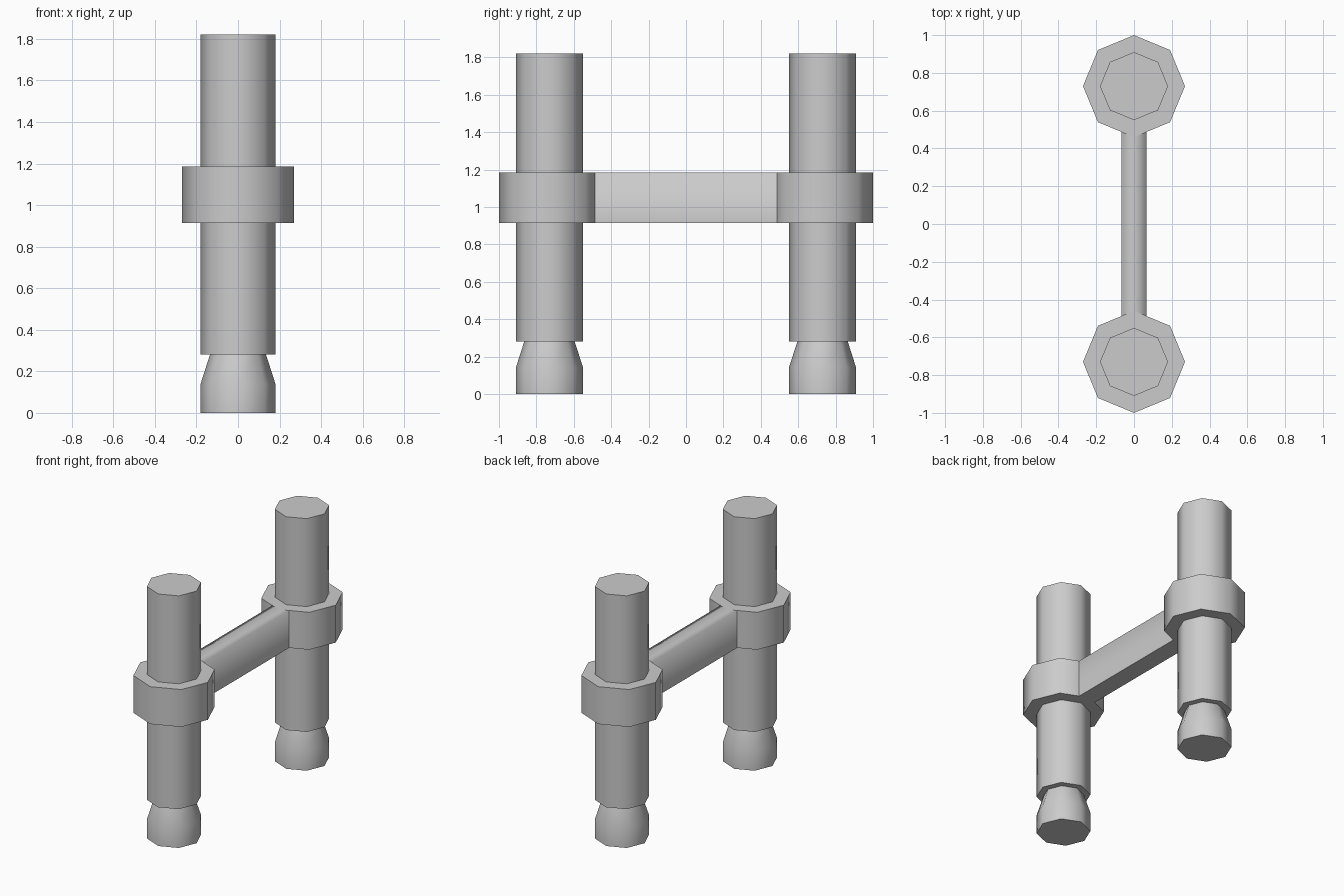
import bpy, bmesh, math

if "Cube" in bpy.data.objects:
    bpy.data.objects.remove(bpy.data.objects["Cube"])

POST_Y = 0.73
SIDES = 8


def finish(bm, name, angle=50):
    bmesh.ops.recalc_face_normals(bm, faces=bm.faces)
    for f in bm.faces:
        f.smooth = True
    for e in bm.edges:
        if len(e.link_faces) < 2 or e.calc_face_angle(0) > math.radians(angle):
            e.smooth = False
    mesh = bpy.data.meshes.new(name)
    bm.to_mesh(mesh)
    bm.free()
    obj = bpy.data.objects.new(name, mesh)
    bpy.context.collection.objects.link(obj)
    return obj


def octagon_stack(name, y, profile):
    """Capped eight-sided column through (radius, z) rings."""
    bm = bmesh.new()
    rings = []
    for r, z in profile:
        rings.append([bm.verts.new((r * math.cos(2 * math.pi * i / SIDES),
                                    y + r * math.sin(2 * math.pi * i / SIDES), z))
                      for i in range(SIDES)])
    for a, b in zip(rings, rings[1:]):
        for i in range(SIDES):
            j = (i + 1) % SIDES
            bm.faces.new((a[i], a[j], b[j], b[i]))
    bm.faces.new(rings[0])
    bm.faces.new(rings[-1])
    return finish(bm, name)


# Two identical posts, each with a flared foot and a collar
for side, y in (("front", -POST_Y), ("back", POST_Y)):
    octagon_stack(side + "_foot", y, [(0.18, 0), (0.18, 0.14), (0.135, 0.28)])
    octagon_stack(side + "_post", y, [(0.18, 0.28), (0.18, 1.82)])
    octagon_stack(side + "_collar", y, [(0.27, 0.915), (0.27, 1.185)])

# Crossbar: ends notched to fit the collar points, soft top edges, crisp underside
bm = bmesh.new()
half, tip, corner = 0.067, 0.46, 0.488
low, high = 0.915, 1.185
grid = [[[bm.verts.new((x, s * (tip if x == 0 else corner), z)) for s in (-1, 1)]
         for x in (-half, 0, half)] for z in (low, high)]
for level in grid:
    for a, b in zip(level, level[1:]):
        bm.faces.new((a[0], b[0], b[1], a[1]))
for i in (0, 2):
    bm.faces.new((grid[0][i][0], grid[0][i][1], grid[1][i][1], grid[1][i][0]))
for s in (0, 1):
    for i in (0, 1):
        bm.faces.new((grid[0][i][s], grid[0][i + 1][s], grid[1][i + 1][s], grid[1][i][s]))
bar = finish(bm, "crossbar", 50)
verts = bar.data.vertices
for e in bar.data.edges:
    a, b = (verts[v].co for v in e.vertices)
    if min(a.z, b.z) > 1.1 and abs(a.x - b.x) < 0.01:
        e.use_edge_sharp = False
